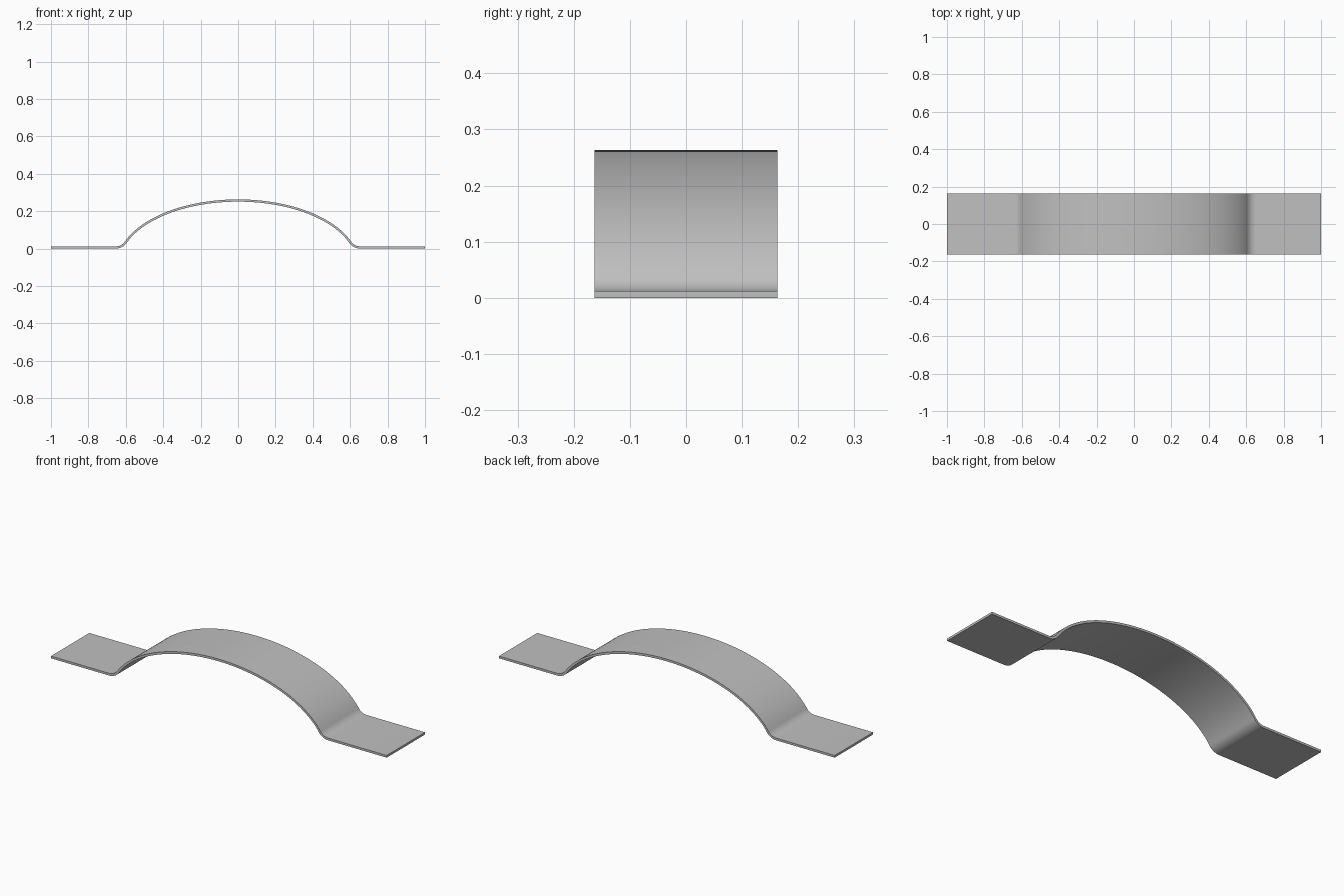
import bpy, bmesh, math
from mathutils import Vector

cube = bpy.data.objects.get("Cube")
if cube:
    bpy.data.objects.remove(cube)

THICK, HALF_WIDTH = 0.012, 0.163
RISE, SPAN, APEX = 0.342, 0.64, 0.257     # elliptical arch centreline
FOOT_X, BASE = 0.60, THICK / 2            # where the arch meets the bend


def half_centreline(arch_steps=40, bend_steps=12):
    """Points and upward normals from the arch crown to the strip's end."""
    pts = []
    end = math.asin(FOOT_X / SPAN)
    for i in range(arch_steps + 1):
        t = end * i / arch_steps
        pos = Vector((SPAN * math.sin(t), APEX - RISE * (1 - math.cos(t))))
        normal = Vector((RISE * math.sin(t), SPAN * math.cos(t))).normalized()
        pts.append((pos, normal))
    # Round bend, tangent to the arch and to the flat tab
    foot, normal = pts[-1]
    angle = math.atan2(normal.x, normal.y)
    radius = (foot.y - BASE) / (1 - math.cos(angle))
    centre = foot + normal * radius
    for i in range(1, bend_steps + 1):
        a = angle * (1 - i / bend_steps)
        n = Vector((math.sin(a), math.cos(a)))
        pts.append((centre - n * radius, n))
    # Flat tab
    pts.append((Vector((1, BASE)), Vector((0, 1))))
    return pts


# Mirror the half profile, then thicken it along its normals
half = half_centreline()
mirror = [(Vector((-p.x, p.y)), Vector((-n.x, n.y))) for p, n in half[:0:-1]]
line = mirror + half
rows = [(p + n * THICK / 2, p - n * THICK / 2) for p, n in line]

# Sweep the profile across the width
bm = bmesh.new()
rings = []
for top, low in rows:
    corners = [(top, -1), (top, 1), (low, 1), (low, -1)]
    rings.append([bm.verts.new((c.x, s * HALF_WIDTH, c.y)) for c, s in corners])
for a, b in zip(rings, rings[1:]):
    for k in range(4):
        m = (k + 1) % 4
        bm.faces.new((a[k], a[m], b[m], b[k]))
bm.faces.new(rings[0])
bm.faces.new(rings[-1])
bmesh.ops.recalc_face_normals(bm, faces=bm.faces)
mesh = bpy.data.meshes.new("arched_strap")
bm.to_mesh(mesh)
bm.free()

strap = bpy.data.objects.new("arched_strap", mesh)
bpy.context.collection.objects.link(strap)

# Plain grey metal
grey = bpy.data.materials.new("light_grey")
grey.use_nodes = True
colour = (0.53, 0.53, 0.53, 1)
grey.diffuse_color = colour
grey.node_tree.nodes["Principled BSDF"].inputs["Base Color"].default_value = colour
mesh.materials.append(grey)

bpy.ops.object.select_all(action="DESELECT")
strap.select_set(True)
bpy.context.view_layer.objects.active = strap
bpy.ops.object.shade_smooth_by_angle(angle=math.radians(30))
